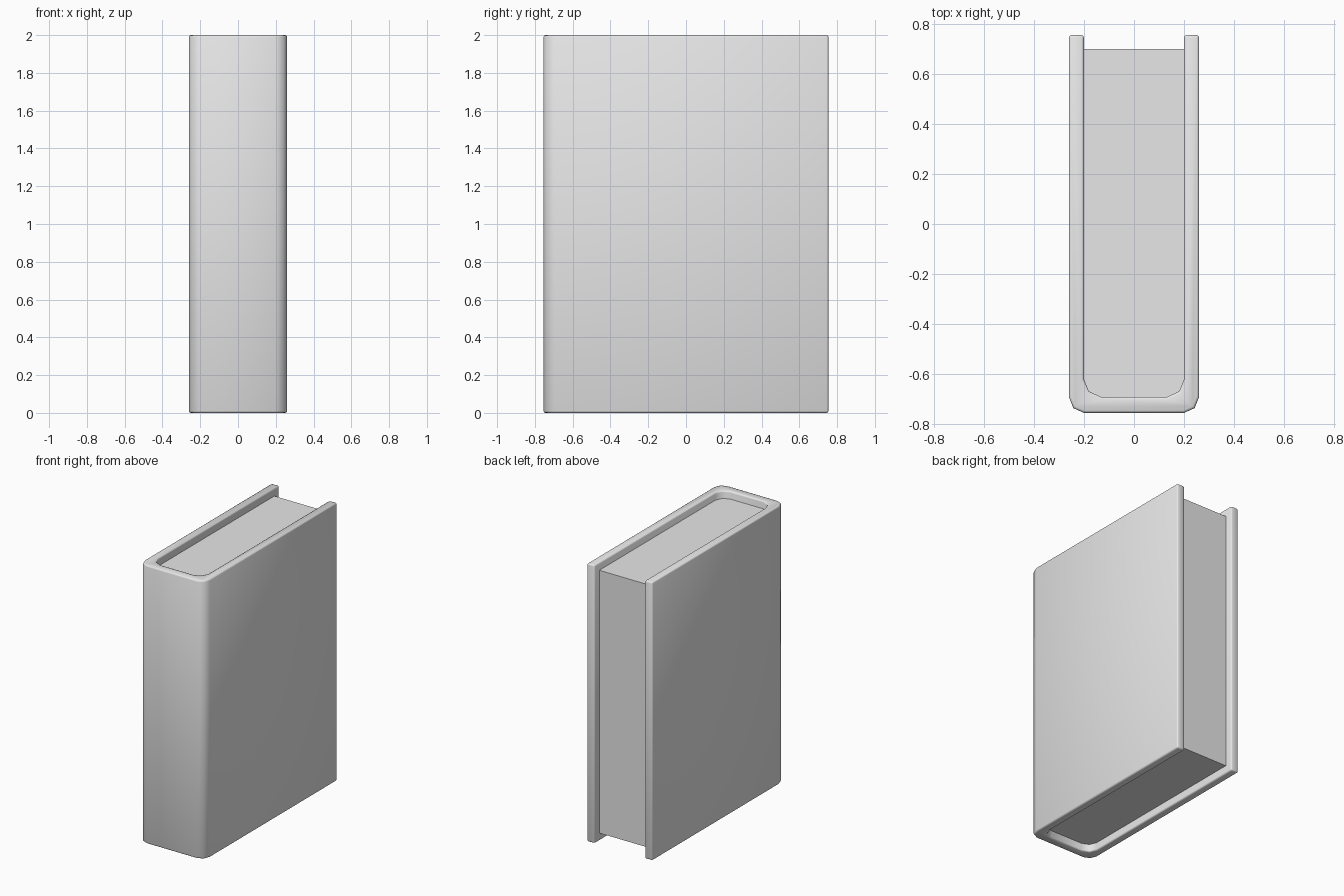
import bpy, bmesh
from math import radians

cube = bpy.data.objects.get("Cube")
if cube:
    bpy.data.objects.remove(cube, do_unlink=True)

HALF_W, HALF_D, HEIGHT = 0.26, 0.754, 2.0
INNER_W, SPINE_Y = 0.2, -0.69
INSET = 0.055

grey = bpy.data.materials.new("plain grey")
grey.use_nodes = True
grey.diffuse_color = (0.8, 0.8, 0.8, 1)
grey.node_tree.nodes["Principled BSDF"].inputs["Base Color"].default_value = (0.8, 0.8, 0.8, 1)


def mirrored(half):
    """Close a right-hand half outline with its mirror image."""
    return half + [(-x, y) for x, y in reversed(half)]


def extrude_outline(name, outline, z0, z1, bevel=0):
    bm = bmesh.new()
    face = bm.faces.new([bm.verts.new((x, y, z0)) for x, y in outline])
    top = bmesh.ops.extrude_face_region(bm, geom=[face])["geom"]
    verts = [v for v in top if isinstance(v, bmesh.types.BMVert)]
    bmesh.ops.translate(bm, verts=verts, vec=(0, 0, z1 - z0))
    bmesh.ops.recalc_face_normals(bm, faces=bm.faces[:])
    mesh = bpy.data.meshes.new(name)
    bm.to_mesh(mesh)
    bm.free()
    mesh.materials.append(grey)
    obj = bpy.data.objects.new(name, mesh)
    bpy.context.collection.objects.link(obj)
    bpy.ops.object.select_all(action="DESELECT")
    obj.select_set(True)
    bpy.context.view_layer.objects.active = obj
    if bevel:
        mod = obj.modifiers.new("soft edges", "BEVEL")
        mod.width = bevel
        mod.segments = 2
        mod.limit_method = "ANGLE"
        mod.angle_limit = radians(50)
        bpy.ops.object.modifier_apply(modifier=mod.name)
    bpy.ops.object.shade_smooth_by_angle(angle=radians(50))
    return obj


# Rounded corners where the boards meet the spine, outside and inside
outer = [(0.2, -HALF_D), (0.242, -0.735), (HALF_W, -0.69)]
inner = [(INNER_W, -0.62), (0.18, -0.668), (0.132, SPINE_Y)]

# Cover: two boards and the spine as one folded shell
extrude_outline("book_cover",
                mirrored(outer + [(HALF_W, HALF_D), (INNER_W, HALF_D)] + inner),
                0, HEIGHT, bevel=0.01)

# Page block set back from the cover's open edges
extrude_outline("page_block",
                mirrored(inner[::-1] + [(INNER_W, HALF_D - INSET)]),
                INSET, HEIGHT - INSET)
